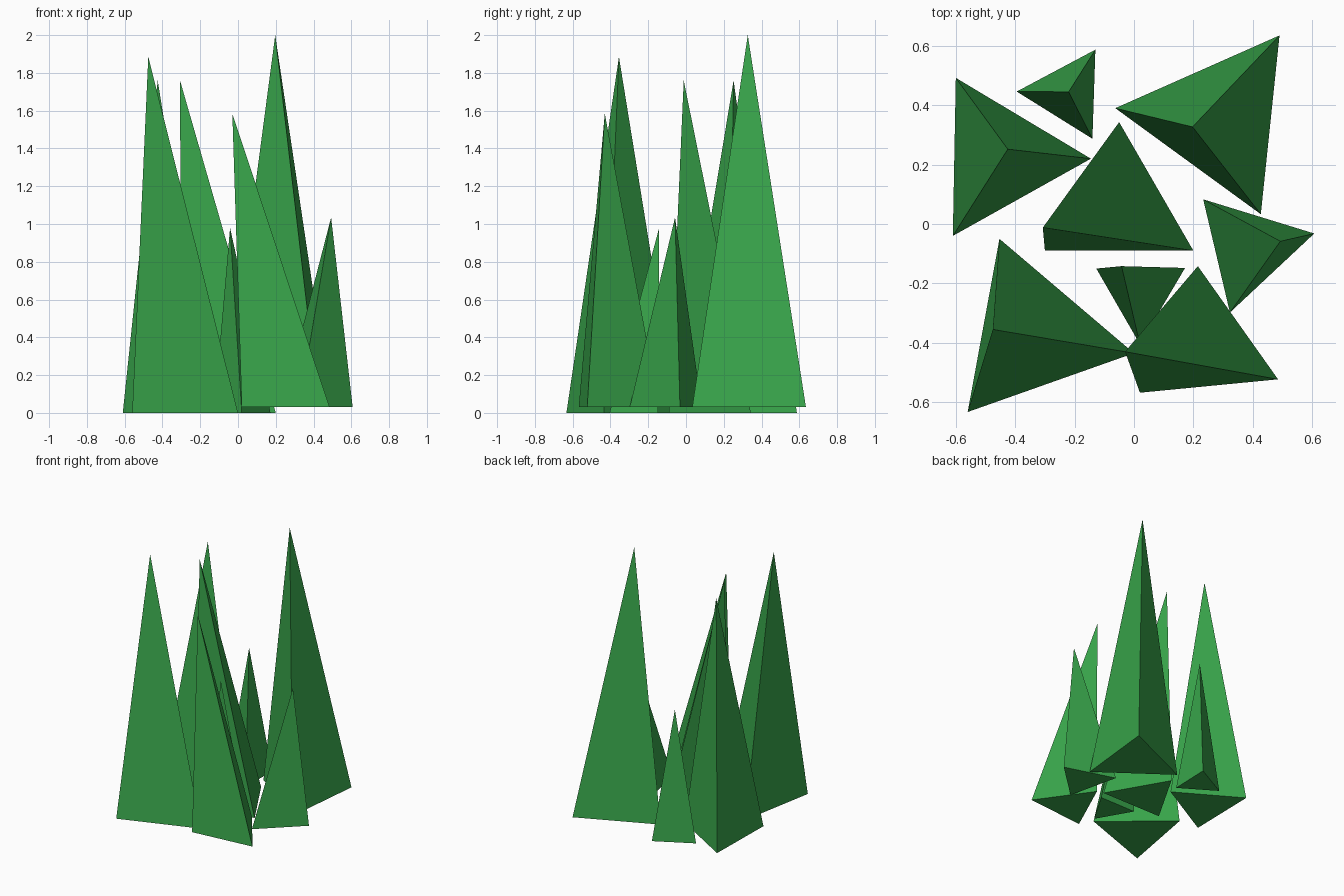
import bpy

green = bpy.data.materials.new("leaf_green")
green.diffuse_color = (0.04, 0.38, 0.07, 1)


def blade(name, base, base_z, tip):
    """One grass blade: a three-sided spike with a closed base."""
    verts = [(x, y, base_z) for x, y in base] + [tip]
    # keep the base counter-clockwise so all faces point outwards
    (ax, ay), (bx, by), (cx, cy) = base
    if (bx - ax) * (cy - ay) - (by - ay) * (cx - ax) < 0:
        verts[1], verts[2] = verts[2], verts[1]
    mesh = bpy.data.meshes.new(name)
    mesh.from_pydata(verts, [], [(0, 2, 1), (0, 1, 3), (1, 2, 3), (2, 0, 3)])
    mesh.materials.append(green)
    obj = bpy.data.objects.new(name, mesh)
    bpy.context.collection.objects.link(obj)


# Blades on the ground
blade("blade_centre", [(-0.30, -0.09), (0.20, -0.09), (-0.05, 0.343)], 0, (-0.307, -0.012, 1.76))
blade("blade_left", [(-0.60, 0.492), (-0.61, -0.04), (-0.145, 0.22)], 0, (-0.425, 0.252, 1.76))
blade("blade_front_left", [(-0.453, -0.05), (-0.56, -0.633), (0.0, -0.435)], 0, (-0.475, -0.355, 1.885))
blade("blade_front_small", [(-0.127, -0.15), (0.172, -0.148), (0.02, -0.405)], 0, (-0.042, -0.142, 0.98))
blade("blade_back_small", [(-0.395, 0.446), (-0.13, 0.587), (-0.14, 0.287)], 0, (-0.22, 0.445, 0.95))

# Blades slightly raised
blade("blade_back_right", [(-0.063, 0.39), (0.49, 0.635), (0.427, 0.033)], 0.03, (0.197, 0.327, 2.0))
blade("blade_front_right", [(0.215, -0.142), (0.485, -0.523), (0.02, -0.568)], 0.03, (-0.03, -0.43, 1.585))
blade("blade_right", [(0.233, 0.083), (0.607, -0.032), (0.323, -0.298)], 0.03, (0.493, -0.058, 1.035))
